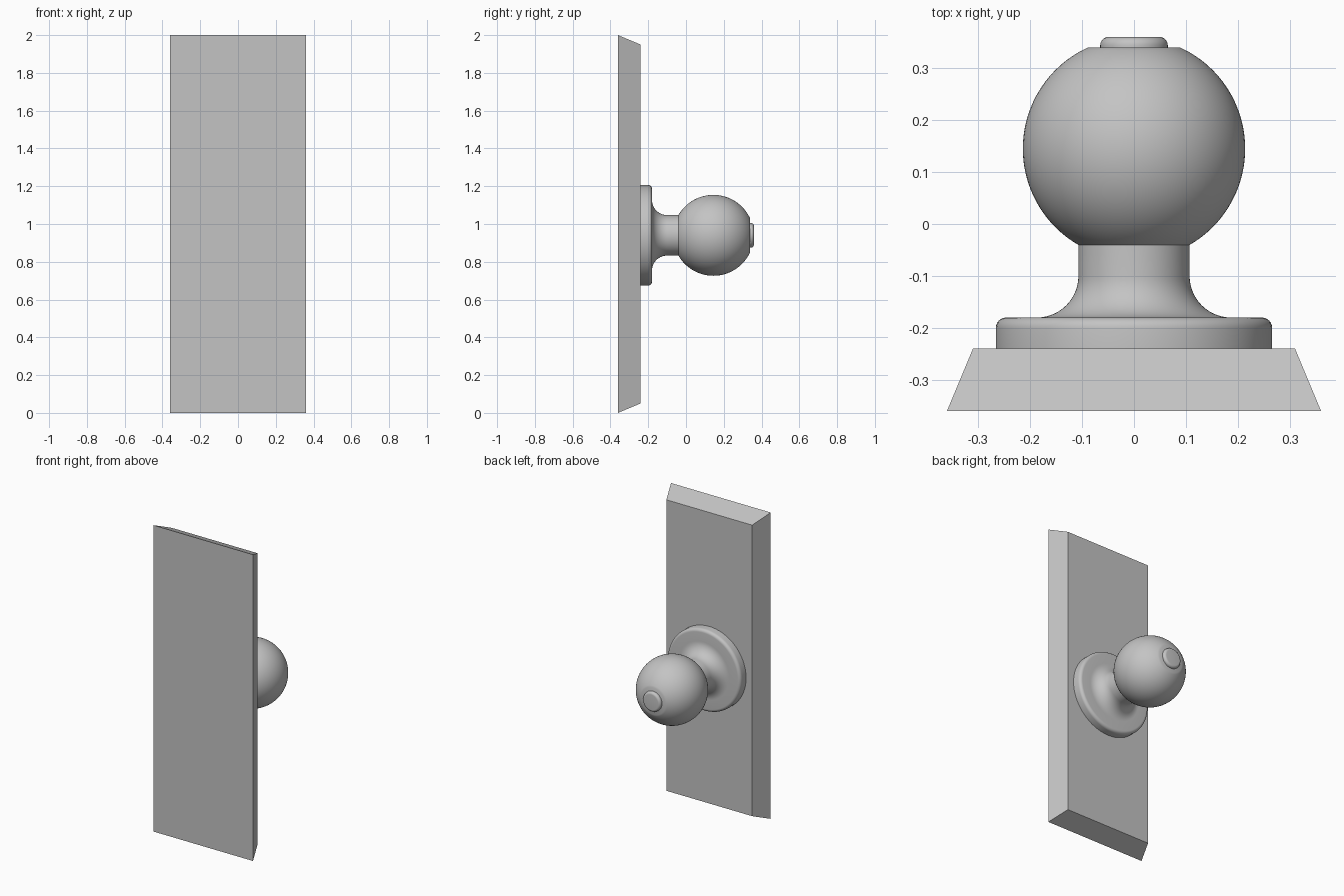
import bpy, bmesh
from math import sin, cos, asin, acos, pi, radians
from mathutils import Matrix

cube = bpy.data.objects.get("Cube")
if cube:
    bpy.data.objects.remove(cube, do_unlink=True)

# One plain grey for everything
grey = bpy.data.materials.new("satin grey")
grey.use_nodes = True
colour = (0.55, 0.55, 0.55, 1)
grey.diffuse_color = colour
grey.node_tree.nodes["Principled BSDF"].inputs["Base Color"].default_value = colour

KNOB_Z = 0.94
SEGMENTS = 96


def add_object(name, bm, smooth):
    bmesh.ops.recalc_face_normals(bm, faces=bm.faces)
    mesh = bpy.data.meshes.new(name)
    bm.to_mesh(mesh)
    bm.free()
    mesh.materials.append(grey)
    ob = bpy.data.objects.new(name, mesh)
    bpy.context.collection.objects.link(ob)
    if smooth:
        bpy.ops.object.select_all(action='DESELECT')
        ob.select_set(True)
        bpy.context.view_layer.objects.active = ob
        bpy.ops.object.shade_smooth_by_angle(angle=radians(30))
    return ob


def arc(radius, y, size, start, end, steps):
    """Points (radius, y) along an arc of the given size."""
    angles = [start + (end - start) * i / steps for i in range(steps + 1)]
    return [(radius + size * cos(a), y + size * sin(a)) for a in angles]


def turned(name, profile):
    """Revolve (radius, y) points about the knob axis."""
    bm = bmesh.new()
    verts = [bm.verts.new((r, y, KNOB_Z)) for r, y in profile]
    edges = [bm.edges.new(pair) for pair in zip(verts, verts[1:])]
    bmesh.ops.spin(bm, geom=verts + edges, cent=(0, 0, KNOB_Z), axis=(0, 1, 0),
                   angle=2 * pi, steps=SEGMENTS)
    bmesh.ops.remove_doubles(bm, verts=bm.verts, dist=1e-5)
    return add_object(name, bm, True)


# Backplate with bevelled sides, narrowing towards the knob
bm = bmesh.new()
bmesh.ops.create_cube(bm, size=1, matrix=Matrix.Translation((0, -0.3, 1))
                      @ Matrix.Diagonal((0.72, 0.12, 2, 1)))
for v in bm.verts:
    if v.co.y > -0.3:
        v.co.x *= 0.31 / 0.36
        v.co.z = 1 + (v.co.z - 1) * 0.95
add_object("backplate", bm, False)

# Round flange with a softened rim, flaring into the neck
turned("flange_and_neck",
       [(0, -0.24), (0.266, -0.24)]
       + arc(0.246, -0.2, 0.02, 0, pi / 2, 6)
       + arc(0.187, -0.1, 0.08, -pi / 2, -pi, 14)
       + [(0.107, -0.03)])

# Ball truncated where it meets the neck and at its outer end
BALL_Y, BALL_R = 0.145, 0.214
turned("ball",
       [(0, -0.042)]
       + arc(0, BALL_Y, BALL_R, -acos(0.107 / BALL_R), asin(0.195 / BALL_R), 40)
       + [(0, 0.34)])

# Small rounded button on the end of the ball
turned("end_button",
       [(0, 0.335), (0.065, 0.335)]
       + arc(0.049, 0.344, 0.016, 0, pi / 2, 6)
       + [(0, 0.36)])
